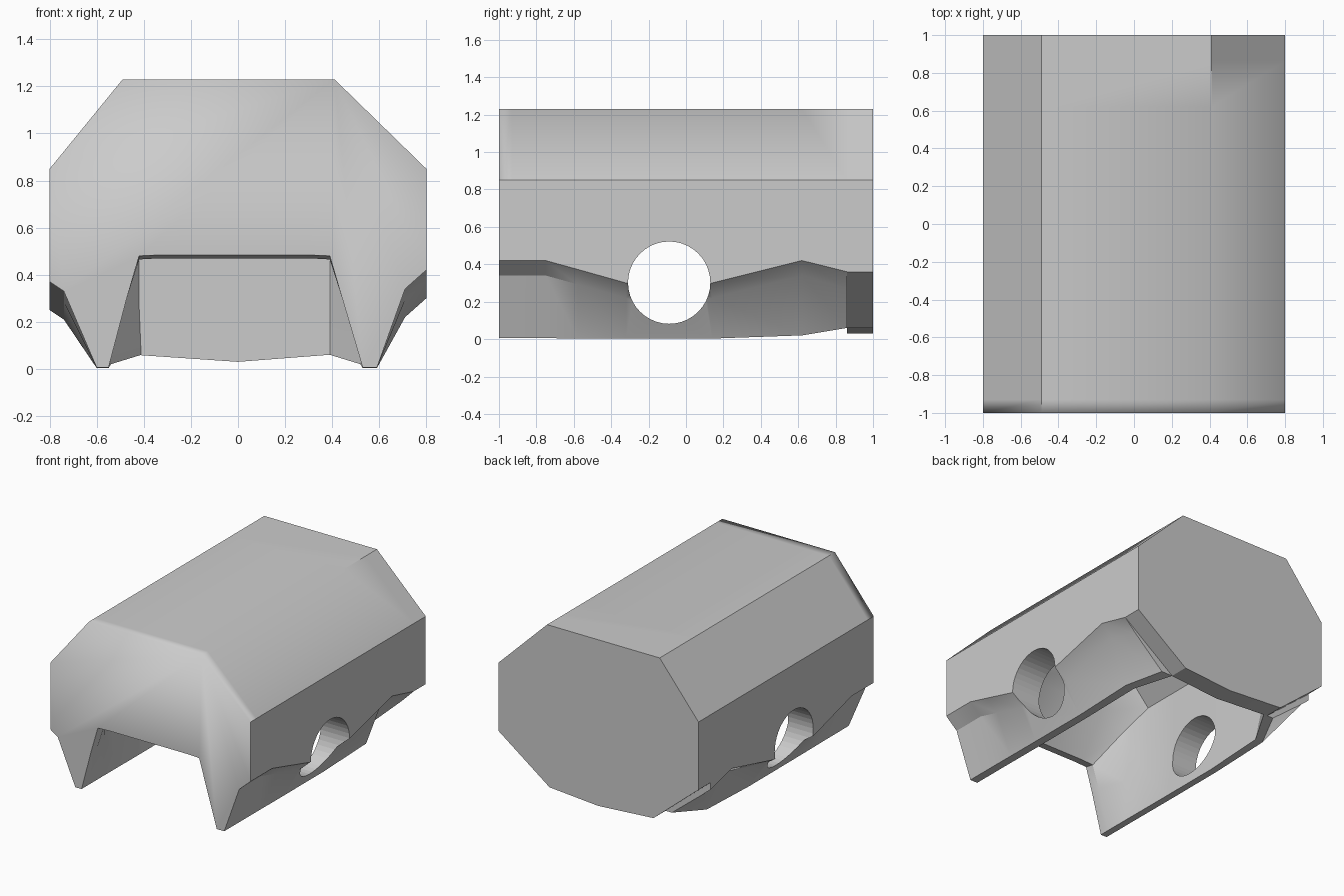
import bpy, bmesh, math

if "Cube" in bpy.data.objects:
    bpy.data.objects.remove(bpy.data.objects["Cube"])


def make_object(name, rings, extra_smooth=None):
    """Skin a list of equal-length rings into a closed solid."""
    bm = bmesh.new()
    loops = [[bm.verts.new(p) for p in ring] for ring in rings]
    n = len(loops[0])
    for a, b in zip(loops, loops[1:]):
        for i in range(n):
            bm.faces.new((a[i], a[(i + 1) % n], b[(i + 1) % n], b[i]))
    bm.faces.new(loops[0])
    bm.faces.new(loops[-1])
    bmesh.ops.recalc_face_normals(bm, faces=bm.faces)
    # smooth over the right shoulder and the front top rim, crisp elsewhere
    for f in bm.faces:
        f.smooth = True
    for e in bm.edges:
        a, b = (v.co for v in e.verts)
        shoulder = all(abs(p.x - .41) < .01 and p.z > 1.2 for p in (a, b))
        front_rim = all(p.y < -.99 and p.z > .84 for p in (a, b))
        if e.calc_face_angle(0) > math.radians(25) and not (
                (shoulder and max(a.y, b.y) < .7) or front_rim):
            e.smooth = False
    me = bpy.data.meshes.new(name)
    bm.to_mesh(me)
    bm.free()
    ob = bpy.data.objects.new(name, me)
    bpy.context.collection.objects.link(ob)
    return ob


def section(y, wall, mid_z, foot, out, inn, low_x, side_x, side_z, roof_x, roof_z):
    """Shell cross-section: chamfered roof, two tapered legs, inner cavity."""
    mid_x = .71
    inner = [(low_x, .3), (side_x, side_z), (roof_x, roof_z)]
    pts = [(-.49, 1.23), (.41, 1.23), (.8, .85), (.8, wall), (mid_x, mid_z),
           (out, foot), (inn, foot)]
    pts += inner
    pts += [(-x - .03, z) for x, z in reversed(inner)]
    pts += [(-inn - .02, foot), (-out - .01, foot),
            (-mid_x - .03, mid_z - .01), (-.8, wall - .05), (-.8, .85)]
    return [(x, y, z) for x, z in pts]


# Main hollow shell, lofted front to back: lip, rising cavity, closing at the back
lip = (.4425, .39, .48, .3, .484)
hollow = (.57, .58, .82, .36, 1.06)
shell = make_object("shell", [
    section(-1.00, .42, .34, .005, .59, .53, *lip),
    section(-0.93, .42, .34, .005, .59, .53, .4425, .39, .465, .3, .47),
    section(-0.75, .42, .34, .005, .59, .53, .51, .49, .66, .33, .79),
    section(-0.58, .373, .293, .004, .59, .53, *hollow),
    section(-0.32, .30, .22, .003, .59, .53, *hollow),
    section(0.14, .30, .22, .003, .59, .53, *hollow),
    section(0.62, .42, .34, .02, .59, .52, *hollow),
    section(0.862, .36, .27, .06, .48, .39, .39, .39, .7, .3, .9),
])

# Cross hole through both legs
bpy.ops.mesh.primitive_cylinder_add(vertices=40, radius=.22, depth=3,
                                    location=(0, -.09, .302),
                                    rotation=(0, math.pi / 2, 0))
cutter = bpy.context.object
cutter.name = "hole_cutter"
bpy.context.view_layer.objects.active = shell
mod = shell.modifiers.new("cross_hole", 'BOOLEAN')
mod.operation = 'DIFFERENCE'
mod.solver = 'EXACT'
mod.object = cutter
cutter.hide_render = True
cutter.hide_set(True)

# Closed back plate
plate = [(-.49, 1.23), (.41, 1.23), (.8, .85), (.8, .36), (.39, .06),
         (0, .03), (-.44, .06), (-.8, .36), (-.8, .85)]
make_object("back_plate", [[(x, y, z) for x, z in plate] for y in (.86, 1)])
